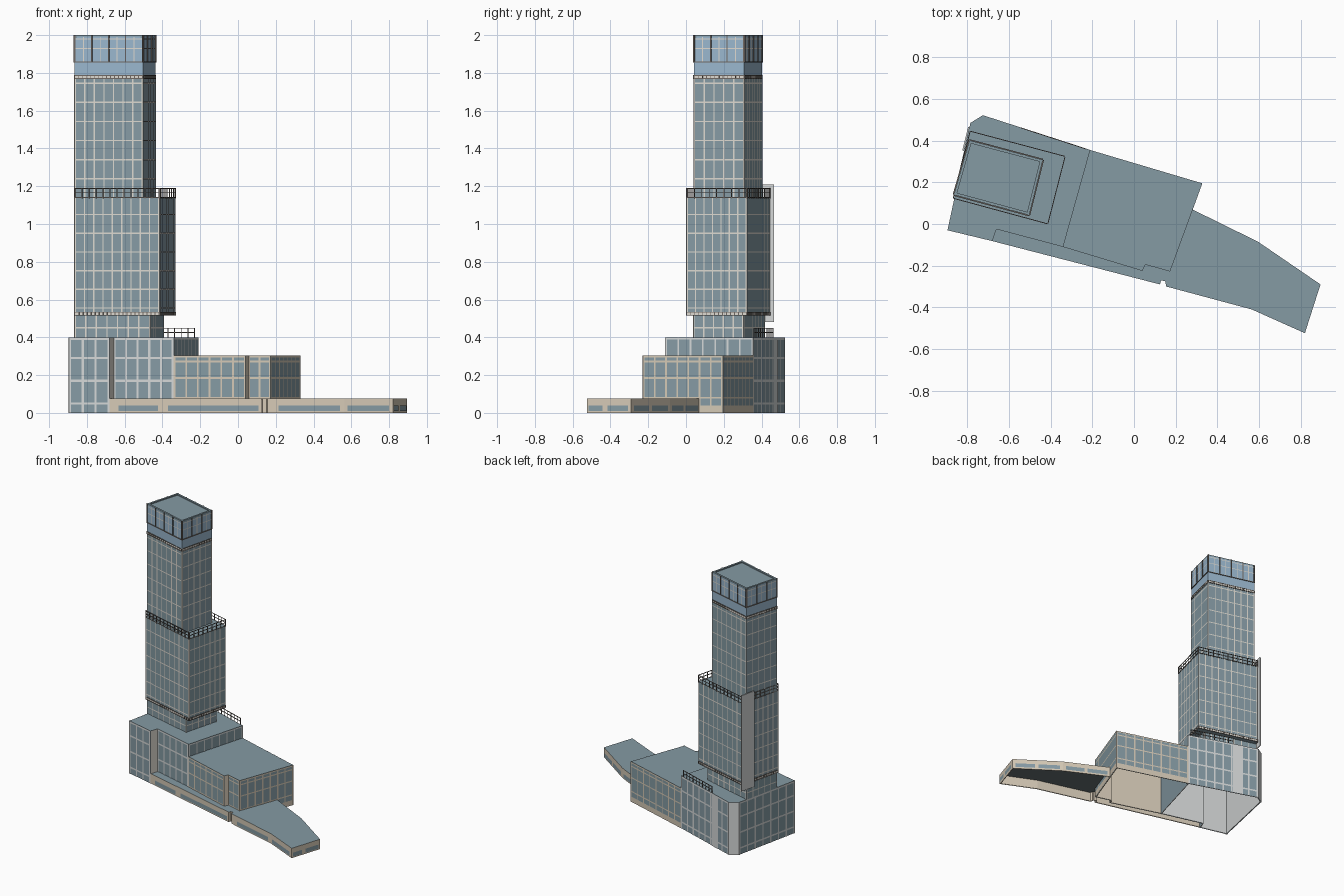
import bpy, bmesh
from mathutils import Vector

cube = bpy.data.objects.get("Cube")
if cube:
    bpy.data.objects.remove(cube)


def material(name, r, g, b):
    m = bpy.data.materials.new(name)
    m.use_nodes = True
    m.diffuse_color = (r, g, b, 1)
    m.node_tree.nodes["Principled BSDF"].inputs["Base Color"].default_value = (r, g, b, 1)
    return m


GLASS = material("blue grey glass", .235, .325, .37)
SKY = material("light blue glass", .32, .47, .61)
BEIGE = material("beige stone", .66, .58, .465)
WHITE = material("off white frame", .72, .69, .63)
GREY = material("light grey panel", .66, .68, .68)
DARK = material("dark bronze metal", .16, .14, .125)
SHADE = material("dark soffit", .13, .16, .17)


def finish(name, bm, mat):
    mesh = bpy.data.meshes.new(name)
    bm.to_mesh(mesh)
    bm.free()
    mesh.materials.append(mat)
    obj = bpy.data.objects.new(name, mesh)
    bpy.context.collection.objects.link(obj)
    return obj


def outward(p, q):
    d = (q - p).normalized()
    return Vector((d.y, -d.x))


def slab(bm, p, q, z0, z1, inner, outer):
    """Upright block along p-q, from inner to outer distance off the wall."""
    p, q = Vector(p), Vector(q)
    n = outward(p, q)
    ring = [p + n * outer, q + n * outer, q + n * inner, p + n * inner]
    low = [bm.verts.new((v.x, v.y, z0)) for v in ring]
    top = [bm.verts.new((v.x, v.y, z1)) for v in ring]
    bm.faces.new(low[::-1])
    bm.faces.new(top)
    for i in range(4):
        j = (i + 1) % 4
        bm.faces.new((low[i], low[j], top[j], top[i]))


def pane(bm, p, q, z0, z1, off=.002):
    """Flat upright face just off the wall p-q."""
    n = outward(p, q) * off
    corners = ((p, z0), (q, z0), (q, z1), (p, z1))
    bm.faces.new([bm.verts.new((v.x + n.x, v.y + n.y, z)) for v, z in corners])


def edges(poly, skip=()):
    return [(Vector(poly[i]), Vector(poly[(i + 1) % len(poly)]))
            for i in range(len(poly)) if i not in skip]


def shell(name, poly, z0, z1, mat, skip=(), roof=None):
    """Walls with a roof, open underneath."""
    bm = bmesh.new()
    for p, q in edges(poly, skip):
        pane(bm, p, q, z0, z1, 0)
    bm.faces.new([bm.verts.new((x, y, z1)) for x, y in poly])
    bmesh.ops.remove_doubles(bm, verts=bm.verts, dist=.0005)
    obj = finish(name, bm, mat)
    if roof:
        obj.data.materials.append(roof)
        for f in obj.data.polygons:
            f.material_index = int(f.normal.z > .5)


def lining(name, poly, z0, z1, wall_mat, ceiling_mat, skip=()):
    """Inner wall faces and ceiling."""
    bm = bmesh.new()
    for p, q in edges(poly, skip):
        slab(bm, p, q, z0, z1, -.008, -.003)
    finish(name + "_inner_walls", bm, wall_mat)
    bm = bmesh.new()
    bm.faces.new([bm.verts.new((x, y, z1)) for x, y in reversed(poly)])
    finish(name + "_ceiling", bm, ceiling_mat)


def bars(name, poly, z0, z1, rows, spacing, width, mat, skip=(), depth=0):
    """Grid of mullions and transoms: flat strips, or solid bars if depth is given."""
    bm = bmesh.new()

    def piece(p, q, a, b):
        if depth:
            slab(bm, p, q, a, b, 0, depth)
        else:
            pane(bm, p, q, a, b)

    for p, q in edges(poly, skip):
        length = (q - p).length
        d = (q - p) / length
        n = max(1, round(length / spacing))
        for i in range(n + 1):
            c = p + d * (width / 2 + (length - width) * i / n)
            piece(c - d * width / 2, c + d * width / 2, z0, z1)
        for z in rows:
            piece(p, q, z - width / 2, z + width / 2)
    finish(name, bm, mat)


def steps(z0, z1, n):
    return [z0 + (z1 - z0) * i / n for i in range(n + 1)]


def plates(name, p, q, spans, z0, z1, mat):
    """Flat panels on a wall, given as fractions of its length."""
    bm = bmesh.new()
    p, q = Vector(p), Vector(q)
    for a, b in spans:
        pane(bm, p.lerp(q, a), p.lerp(q, b), z0, z1, .003)
    finish(name, bm, mat)


# Footprints, anticlockwise from above
left_plan = [(-.895, -.03), (-.68, -.082), (-.66, -.025), (-.34, -.11),
             (-.21, .355), (-.725, .522), (-.785, .485)]
mid_plan = [(-.34, -.11), (.04, -.225), (.055, -.195), (.173, -.228), (.328, .195), (-.21, .355)]
wing_plan = [(-.68, -.082), (.125, -.29), (.13, -.27), (.15, -.275), (.155, -.3),
             (.565, -.41), (.82, -.524), (.895, -.29), (.595, -.085), (.28, .07),
             (.173, -.228), (.055, -.195), (.04, -.225), (-.34, -.11), (-.66, -.025)]
neck_plan = [(-.865, .14), (-.465, .04), (-.395, .305), (-.80, .415)]
shaft_plan = [(-.865, .125), (-.415, .003), (-.333, .323), (-.785, .443)]
top_plan = [(-.865, .14), (-.503, .042), (-.437, .308), (-.79, .402)]

# Low street level wing
inner = range(9, 15)
shell("low_wing", wing_plan, 0, .075, BEIGE, inner, GLASS)
lining("low_wing", wing_plan, 0, .07, BEIGE, SHADE, inner)
plates("shop_windows_left", wing_plan[0], wing_plan[1], [(.06, .32), (.385, .98)], .01, .04, GLASS)
plates("shop_windows_right", wing_plan[4], wing_plan[5], [(.15, .94)], .01, .04, GLASS)
plates("wing_tip_windows", wing_plan[5], wing_plan[6], [(.06, .92)], .01, .04, GLASS)
plates("wing_end_windows", wing_plan[6], wing_plan[7], [(.04, .35), (.47, .93)], .01, .04, GLASS)
for k in (7, 8):
    plates("wing_back_windows", wing_plan[k], wing_plan[k + 1], [(.06, .45), (.52, .94)], .01, .04, GLASS)

# Middle block with beige grid
shell("middle_block", mid_plan, 0, .305, GLASS, (5,))
lining("middle_block", mid_plan, 0, .30, BEIGE, BEIGE, (5,))
bars("middle_block_grid", mid_plan, .04, .305, (.08, .185, .272, .299), .068, .009, BEIGE, (1, 5))
bars("middle_block_base", mid_plan, 0, .04, (.02,), 5, .04, BEIGE, (0, 1, 2, 5))
plates("middle_block_recess", mid_plan[1], mid_plan[2], [(0, 1)], .075, .305, BEIGE)

# Left block with pale grid
shell("left_block", left_plan, 0, .40, GLASS)
lining("left_block", left_plan, 0, .39, GREY, GREY)
bars("left_block_grid", left_plan, 0, .40, (.05, .17, .29, .393), .072, .012, GREY, (1, 3, 5))
bars("left_block_side_grid", left_plan, .305, .40, (.393,), .072, .009, GREY, (0, 1, 2, 4, 5, 6))
plates("left_block_recess", left_plan[1], left_plan[2], [(0, 1)], .075, .40, WHITE)
plates("corner_panel", left_plan[5], left_plan[6], [(0, 1)], 0, .40, GREY)
plates("back_panel", left_plan[4], left_plan[5], [(.64, .78)], 0, .40, GREY)

# Tower shafts
shell("tower_neck", neck_plan, .40, .515, GLASS)
bars("tower_neck_grid", neck_plan, .40, .515, (.45,), .06, .007, WHITE)
shell("lower_shaft", shaft_plan, .515, 1.14, GLASS)
lining("lower_shaft", shaft_plan, .517, .52, GLASS, GLASS)
bars("lower_shaft_grid", shaft_plan, .515, 1.14, steps(.555, 1.05, 5), .05, .007, WHITE)
shell("upper_shaft", top_plan, 1.14, 1.79, GLASS)
bars("upper_shaft_grid", top_plan, 1.14, 1.79, steps(1.24, 1.745, 5), .055, .007, WHITE)

# Crown
shell("crown", top_plan, 1.79, 1.992, SKY, (), GLASS)
bars("crown_fins", top_plan, 1.855, 2, (1.857,), .092, .005, DARK, (), .005)
bars("crown_rails", top_plan, 1.855, 1.99, (1.93, 1.98), .046, .005, WHITE)
rim = bmesh.new()
for p, q in edges(top_plan):
    slab(rim, p, q, 1.985, 2, -.013, 0)
finish("crown_rim", rim, GLASS)

# Railings, and narrow lattice bands over pale strips
bars("terrace_railing", shaft_plan, 1.135, 1.19, (1.14, 1.165, 1.188), .04, .004, DARK, (), .004)
for name, plan, z0, z1 in (("lower_band", shaft_plan, .515, .535),
                           ("upper_band", top_plan, 1.768, 1.788)):
    bars(name + "_strip", plan, z0, z1, ((z0 + z1) / 2,), 5, z1 - z0, WHITE)
    bars(name, plan, z0, z1, (z0 + .002, z1 - .002), .022, .004, DARK, (), .004)
bars("back_railing", [(-.23, .358), (-.545, .46)], .40, .45, (.425, .448), .035, .004, DARK, (1,), .004)

# Upright screen past the rear corner of the tower
screen = bmesh.new()
slab(screen, (-.793, .466), (-.821, .352), .48, 1.21, -.005, .003)
finish("corner_screen", screen, GREY)
